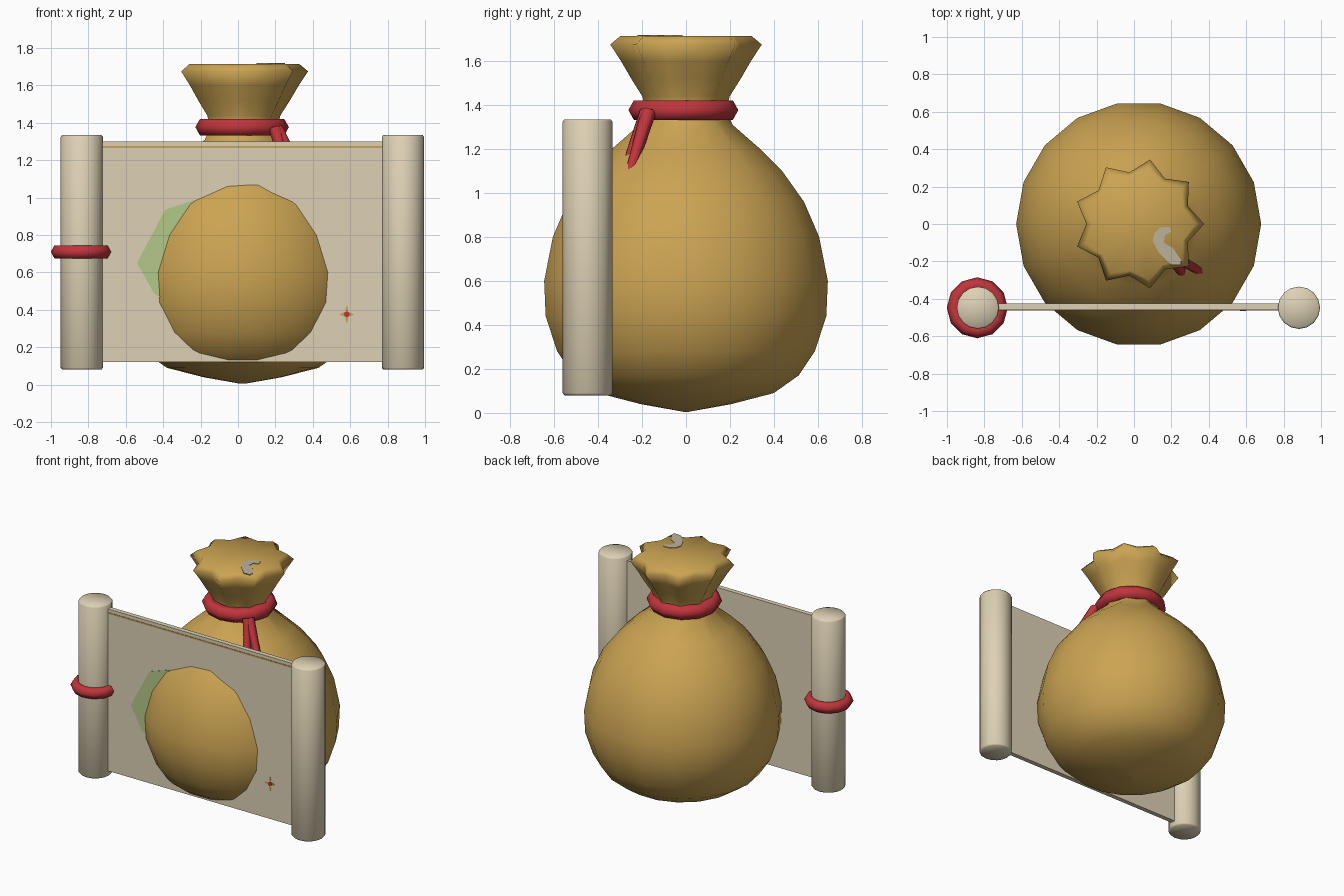
import bpy, bmesh, math
from mathutils import Vector

if "Cube" in bpy.data.objects:
    bpy.data.objects.remove(bpy.data.objects["Cube"])


def colour(name, rgb):
    m = bpy.data.materials.new(name)
    m.diffuse_color = (*rgb, 1)
    m.use_nodes = True
    m.node_tree.nodes["Principled BSDF"].inputs["Base Color"].default_value = m.diffuse_color
    return m


GOLD = colour("gold cloth", (0.60, 0.37, 0.085))
CREAM = colour("cream paper", (0.73, 0.64, 0.46))
RED = colour("red cord", (0.53, 0.035, 0.045))
GREEN = colour("pale green ink", (0.45, 0.58, 0.25))
GREY = colour("grey patch", (0.50, 0.45, 0.33))


def finish(bm, name, mat, angle=None):
    bmesh.ops.recalc_face_normals(bm, faces=bm.faces)
    mesh = bpy.data.meshes.new(name)
    bm.to_mesh(mesh)
    bm.free()
    mesh.materials.append(mat)
    ob = bpy.data.objects.new(name, mesh)
    bpy.context.collection.objects.link(ob)
    if angle:
        bpy.ops.object.select_all(action='DESELECT')
        bpy.context.view_layer.objects.active = ob
        ob.select_set(True)
        bpy.ops.object.shade_smooth_by_angle(angle=math.radians(angle))
    return ob


def lathe(name, rows, centre, sides, mat, angle):
    """Rows of (z, radius, fold); fold pushes alternate points out and in."""
    bm = bmesh.new()
    rings = []
    for z, r, fold in rows:
        ring = []
        for i in range(sides):
            a = math.tau * i / sides
            rr = r + (fold if i % 2 == 0 else -fold)
            ring.append(bm.verts.new((centre[0] + rr * math.cos(a),
                                      centre[1] + rr * math.sin(a), z)))
        rings.append(ring)
    for lo, hi in zip(rings, rings[1:]):
        for i in range(sides):
            j = (i + 1) % sides
            bm.faces.new((lo[i], lo[j], hi[j], hi[i]))
    for ring, z in ((rings[0], rows[0][0]), (rings[-1], rows[-1][0])):
        tip = bm.verts.new((*centre, z))
        for i in range(sides):
            bm.faces.new((ring[i], ring[(i + 1) % sides], tip))
    return finish(bm, name, mat, angle)


def ring(name, centre, major, minor, sides, squash=1.0):
    """Cord ring with a six-sided section, flat on top and bottom."""
    bm = bmesh.new()
    loops = []
    for i in range(sides):
        a = math.tau * i / sides
        loop = []
        for k in range(6):
            b = math.tau * k / 6
            r = major + minor * math.cos(b)
            loop.append(bm.verts.new((centre[0] + r * math.cos(a),
                                      centre[1] + r * math.sin(a),
                                      centre[2] + minor * squash * math.sin(b))))
        loops.append(loop)
    for i in range(sides):
        p, q = loops[i], loops[(i + 1) % sides]
        for k in range(6):
            n = (k + 1) % 6
            bm.faces.new((p[k], q[k], q[n], p[n]))
    return finish(bm, name, RED, 75)


def plate(name, points, mat, thick):
    """Prism from a flat outline of 3D points, pushed along a vector."""
    bm = bmesh.new()
    face = bm.faces.new([bm.verts.new(p) for p in points])
    out = bmesh.ops.extrude_face_region(bm, geom=[face], use_keep_orig=True)
    moved = [v for v in out["geom"] if isinstance(v, bmesh.types.BMVert)]
    bmesh.ops.translate(bm, verts=moved, vec=thick)
    return finish(bm, name, mat)


def box(name, x0, x1, y0, y1, z0, z1, mat):
    pts = [(x0, y0, z0), (x1, y0, z0), (x1, y0, z1), (x0, y0, z1)]
    return plate(name, pts, mat, (0, y1 - y0, 0))


def strand(name, start, end, r0, r1):
    """Tapered six-sided cord end."""
    a, b = Vector(start), Vector(end)
    bm = bmesh.new()
    bmesh.ops.create_cone(bm, cap_ends=True, segments=6, radius1=r0,
                          radius2=r1, depth=(b - a).length)
    rot = (b - a).to_track_quat('Z', 'Y').to_matrix()
    bmesh.ops.rotate(bm, verts=bm.verts, cent=(0, 0, 0), matrix=rot)
    bmesh.ops.translate(bm, verts=bm.verts, vec=(a + b) / 2)
    return finish(bm, name, RED, 62)


# Round sack with a pleated, gathered mouth
lathe("sack", [
    (0.005, 0.012, 0), (0.04, 0.21, 0), (0.09, 0.405, 0), (0.17, 0.52, 0),
    (0.28, 0.595, 0), (0.44, 0.648, 0), (0.60, 0.655, 0), (0.80, 0.615, 0),
    (0.96, 0.545, 0), (1.10, 0.44, 0.004), (1.20, 0.335, 0.008),
    (1.31, 0.205, 0.01), (1.38, 0.175, 0.01), (1.44, 0.19, 0.012),
    (1.52, 0.235, 0.018), (1.60, 0.275, 0.025), (1.675, 0.315, 0.035),
    (1.715, 0.277, 0.025)], (0.025, 0.0), 18, GOLD, 80)

# Patch lying on the sack mouth
patch = [(0.10, -0.09), (0.11, -0.05), (0.14, -0.02), (0.19, -0.015),
         (0.20, -0.04), (0.165, -0.06), (0.16, -0.10), (0.21, -0.13),
         (0.25, -0.19), (0.25, -0.22), (0.20, -0.22), (0.13, -0.15)]
plate("mouth_patch", [(x, y, 1.714) for x, y in patch], GREY, (0, 0, 0.005))

# Cord around the neck, with two loose ends
ring("neck_cord", (0.022, -0.012, 1.377), 0.200, 0.050, 12, 1.03)
strand("cord_end_left", (0.20, -0.18, 1.37), (0.275, -0.285, 1.08), 0.035, 0.022)
strand("cord_end_right", (0.21, -0.17, 1.37), (0.355, -0.255, 1.09), 0.035, 0.022)

# Open scroll: two rolls and the sheet between them
for side, x in (("left", -0.835), ("right", 0.882)):
    lathe("scroll_roll_" + side, [(0.08, 0.105, 0), (0.09, 0.113, 0),
                                  (1.325, 0.113, 0), (1.335, 0.105, 0)],
          (x, -0.448), 16, CREAM, 100)
box("scroll_sheet", -0.76, 0.81, -0.460, -0.426, 0.12, 1.30, CREAM)
ring("roll_cord", (-0.838, -0.448, 0.71), 0.124, 0.039, 12, 1.03)

# Painted details on the sheet
box("sheet_gold_line", -0.725, 0.772, -0.463, -0.459, 1.266, 1.276, GOLD)
blot = [(-0.54, 0.65), (-0.45, 0.49), (-0.40, 0.45), (-0.20, 0.45),
        (-0.15, 0.95), (-0.24, 0.985), (-0.39, 0.935)]
plate("green_blot", [(x, -0.463, z) for x, z in blot], GREEN, (0, 0.004, 0))

# Small four-petal flower
star = []
for i in range(16):
    a = math.tau * i / 16
    r = (0.05, 0.03, 0.013, 0.03)[i % 4]
    a += (0, -0.1, 0, 0.1)[i % 4]
    star.append((0.582 + 0.8 * r * math.cos(a), -0.463, 0.376 + r * math.sin(a)))
plate("flower_petals", star, GOLD, (0, 0.004, 0))
heart = [(0.582 + 0.016 * math.cos(math.tau * i / 8), -0.466,
          0.376 + 0.016 * math.sin(math.tau * i / 8)) for i in range(8)]
plate("flower_heart", heart, RED, (0, 0.004, 0))
